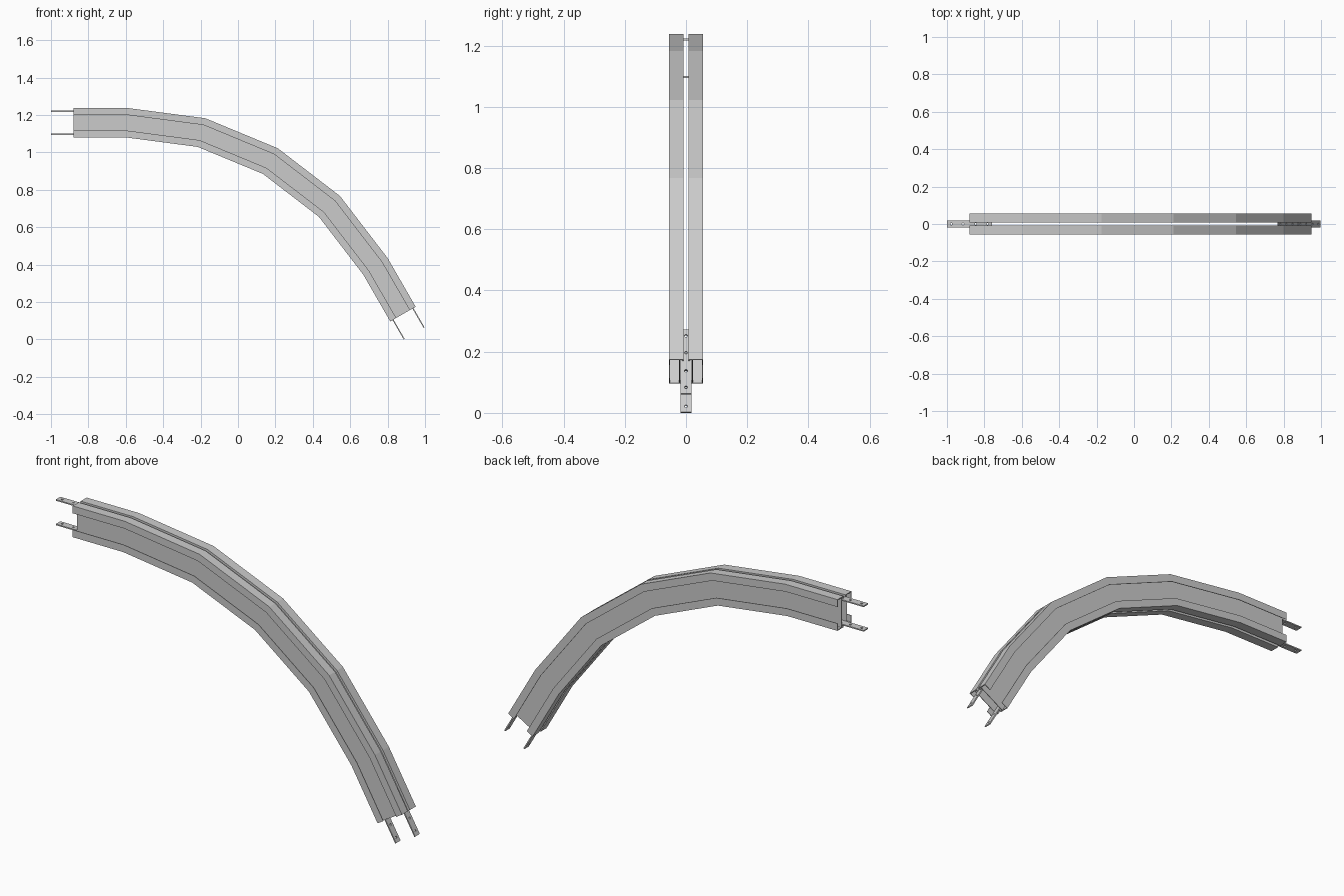
import bpy, bmesh, math
from mathutils import Vector

if "Cube" in bpy.data.objects:
    bpy.data.objects.remove(bpy.data.objects["Cube"])

R, TOP, H, STRAIGHT = 1.605, 1.237, 0.157, 0.30
X0 = -0.59                      # x where the bend begins


def make_object(name, bm):
    bmesh.ops.recalc_face_normals(bm, faces=bm.faces)
    me = bpy.data.meshes.new(name)
    bm.to_mesh(me)
    bm.free()
    ob = bpy.data.objects.new(name, me)
    bpy.context.collection.objects.link(ob)
    return ob


# Faceted path of the outer edge: straight, four 15 degree chords, straight
path = [Vector((-0.88, 0, TOP))]
for i in range(5):
    a = math.radians(15 * i)
    path.append(Vector((X0 + R * math.sin(a), 0, TOP - R + R * math.cos(a))))
end_dir = Vector((0.5, 0, -math.sqrt(0.75)))
path.append(path[-1] + end_dir * STRAIGHT)


def inward(d):
    return Vector((d.z, 0, -d.x))


# Mitred depth vectors at each path point
dirs = [(b - a).normalized() for a, b in zip(path, path[1:])]
depth = []
for i in range(len(path)):
    n1 = inward(dirs[max(i - 1, 0)])
    n2 = inward(dirs[min(i, len(dirs) - 1)])
    m = (n1 + n2).normalized()
    depth.append(m / m.dot(n1))

# Upper half of the channel section as (y, depth), reflected for the lower half
upper = [(.011, .004), (.011, .012), (.008, .012), (.008, 0), (.055, 0),
         (.055, .037), (.052, .037), (.052, .004), (.023, .004)]
section = [(.02, .004)] + upper
section += [(y, H - d) for y, d in reversed(section)]


def channel(name, side):
    bm = bmesh.new()
    rings = [[bm.verts.new(p + Vector((0, side * y, 0)) + m * d) for y, d in section]
             for p, m in zip(path, depth)]
    n = len(section)
    for a, b in zip(rings, rings[1:]):
        for j in range(n):
            k = (j + 1) % n
            bm.faces.new((a[j], a[k], b[k], b[j]))
    bm.faces.new(rings[0])
    bm.faces.new(rings[-1])
    return make_object(name, bm)


channel("front_channel", -1)
channel("back_channel", 1)


# Flat connecting strip with four round holes; made of a tiled top face, then extruded
def strip(name, tip, along, normal):
    bm = bmesh.new()
    w, t, r, seg = 0.018, 0.006, 0.005, 16
    holes = [0.023, 0.086, 0.154, 0.217]
    cuts = [0] + [(a + b) / 2 for a, b in zip(holes, holes[1:])] + [0.24]
    for c, s0, s1 in zip(holes, cuts, cuts[1:]):
        inner, outer = [], []
        for i in range(seg):
            a = 2 * math.pi * (i + 0.5) / seg - math.pi / 4 - math.pi / seg
            u, v = math.cos(a), math.sin(a)
            k = 1 / max(abs(u), abs(v))          # project circle to square
            inner.append(bm.verts.new((c + r * u, r * v, 0)))
            uu, vv = u * k, v * k
            outer.append(bm.verts.new((c + uu * (s1 - c if uu > 0 else c - s0), w * vv, 0)))
        for i in range(seg):
            j = (i + 1) % seg
            bm.faces.new((inner[i], outer[i], outer[j], inner[j]))
    bmesh.ops.remove_doubles(bm, verts=bm.verts, dist=1e-5)
    ext = bmesh.ops.extrude_face_region(bm, geom=bm.faces[:])
    for v in ext["geom"]:
        if isinstance(v, bmesh.types.BMVert):
            v.co.z = t
    for v in bm.verts:
        s, y, z = v.co
        v.co = tip + along * s + Vector((0, y, 0)) + normal * (z - t / 2)
    return make_object(name, bm)


# One strip in the outer slot and one in the inner slot at each end
for end, p, out in (("left", path[0], Vector((-1, 0, 0))), ("right", path[-1], end_dir)):
    n = depth[0] if end == "left" else depth[-1]
    for slot, d in (("outer", 0.017), ("inner", H - 0.017)):
        strip(f"{end}_{slot}_strip", p + n * d + out * 0.12, -out, n)
